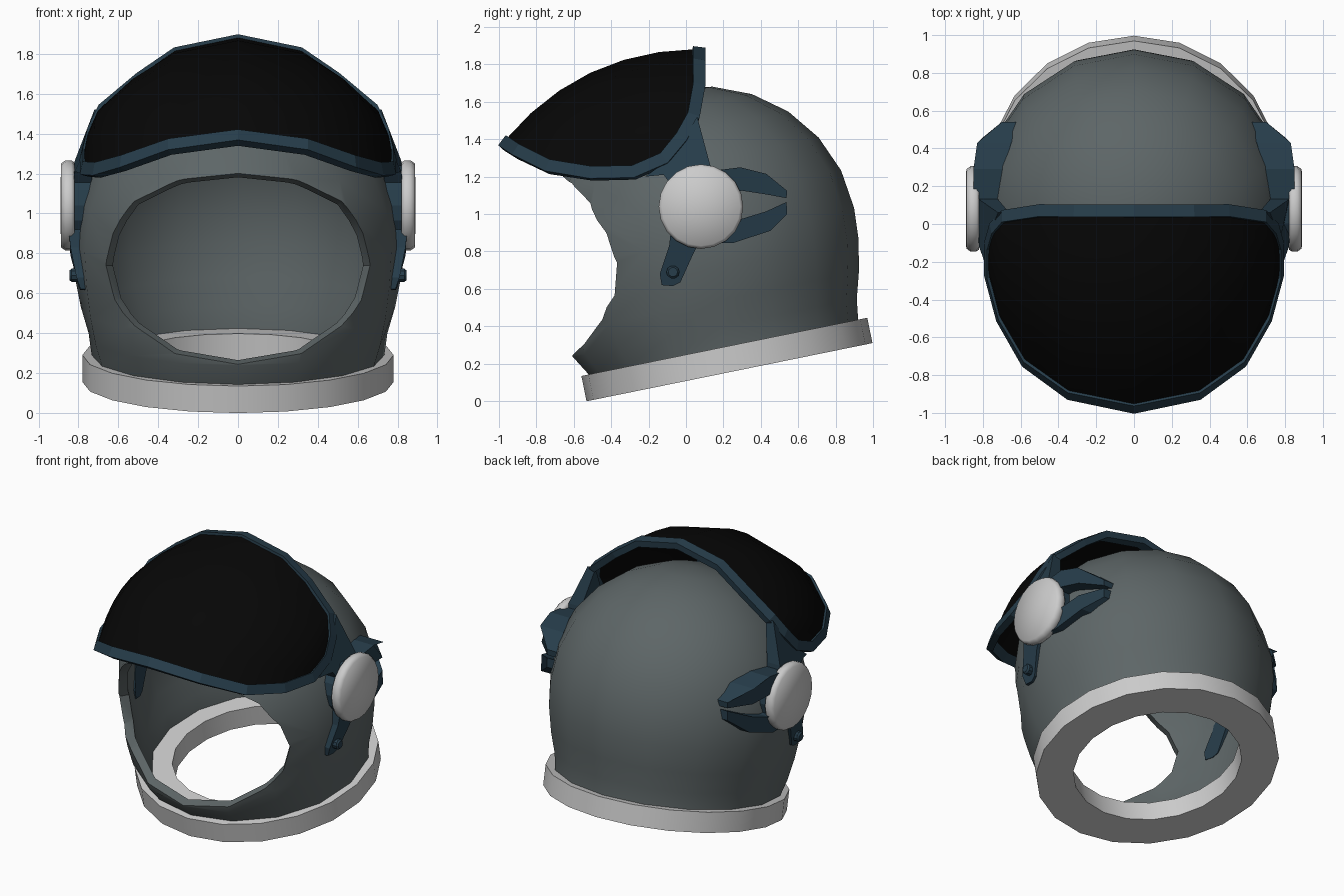
import bpy, bmesh
from math import sin, cos, pi, radians, sqrt
from mathutils import Vector, Matrix

if "Cube" in bpy.data.objects:
    bpy.data.objects.remove(bpy.data.objects["Cube"])


def material(name, rgb):
    m = bpy.data.materials.new(name)
    m.diffuse_color = (*rgb, 1)
    m.use_nodes = True
    m.node_tree.nodes["Principled BSDF"].inputs["Base Color"].default_value = m.diffuse_color
    return m


SHELL = material("shell_grey_green", (0.11, 0.132, 0.135))
BLUE = material("dark_blue", (0.02, 0.047, 0.07))
BLACK = material("visor_black", (0.002, 0.002, 0.002))


def make(name, verts, faces, mat=None, smooth=None):
    bm = bmesh.new()
    vs = [bm.verts.new(v) for v in verts]
    for f in faces:
        bm.faces.new([vs[i] for i in f])
    bmesh.ops.remove_doubles(bm, verts=bm.verts, dist=1e-5)
    bmesh.ops.dissolve_degenerate(bm, edges=bm.edges, dist=1e-5)
    bmesh.ops.recalc_face_normals(bm, faces=bm.faces)
    me = bpy.data.meshes.new(name)
    bm.to_mesh(me)
    bm.free()
    ob = bpy.data.objects.new(name, me)
    bpy.context.collection.objects.link(ob)
    if mat:
        me.materials.append(mat)
    if smooth:
        shade(ob, smooth)
    return ob


def activate(ob):
    bpy.ops.object.select_all(action='DESELECT')
    ob.select_set(True)
    bpy.context.view_layer.objects.active = ob


def shade(ob, degrees):
    activate(ob)
    bpy.ops.object.shade_smooth_by_angle(angle=radians(degrees))


def apply_modifiers(ob):
    activate(ob)
    for m in list(ob.modifiers):
        bpy.ops.object.modifier_apply(modifier=m.name)


def lathe(name, profile, n, matrix, mat=None, smooth=None, closed=True, sx=1):
    """Turn (radius, height, front bulge) points about the local z axis."""
    verts = []
    for r, h, f in profile:
        for k in range(n):
            a = 2 * pi * k / n
            rr = r + f * max(0, cos(a))
            verts.append(matrix @ Vector((sx * rr * sin(a), -rr * cos(a), h)))
    m = len(profile)
    faces = [(i * n + k, i * n + (k + 1) % n,
              (i + 1) % m * n + (k + 1) % n, (i + 1) % m * n + k)
             for i in range(m if closed else m - 1) for k in range(n)]
    return make(name, verts, faces, mat, smooth)


def plate(name, pts, s, mat=BLUE):
    """Side plate from an outline of (y, z, inner x, outer x) points."""
    n = len(pts)
    verts = [(s * p[2], p[0], p[1]) for p in pts] + [(s * p[3], p[0], p[1]) for p in pts]
    faces = [tuple(range(n)), tuple(range(n, 2 * n))]
    faces += [(i, (i + 1) % n, n + (i + 1) % n, n + i) for i in range(n)]
    return make(name, verts, faces, mat)


# Tilted frame shared by neck ring and shell
tilt = Matrix.Translation((0, 0.205, 0.29)) @ Matrix.Rotation(radians(11.5), 4, 'X')

# Neck ring
lathe("neck_ring", [(0.78, 0, 0), (0.78, -0.138, 0), (0.54, -0.138, 0), (0.54, 0, 0)], 20, tilt,
      smooth=30)

# Shell: double-walled dome, smooth outside and inside
outer = [(0.725, -0.05, 0), (0.73, 0, 0.01), (0.745, 0.11, 0.06), (0.785, 0.25, 0.03),
         (0.818, 0.42, 0)]
outer += [(0.828 * cos(radians(a)), 0.589 + 0.815 * sin(radians(a)), 0) for a in range(0, 90, 15)]
outer.append((0, 1.404, 0))
inner = [(r - 0.06, h, f) for r, h, f in outer[:5]]
inner += [(0.768 * cos(radians(a)), 0.589 + 0.755 * sin(radians(a)), 0) for a in range(0, 90, 15)]
inner.append((0, 1.344, 0))
shell = lathe("helmet_shell", outer + inner[::-1], 16, tilt, SHELL, sx=1.005)

# Face opening: cone-shaped cutter following the front outline
half = [(0, 1.2), (0.3, 1.165), (0.52, 1.06), (0.63, 0.9), (0.67, 0.74),
        (0.64, 0.56), (0.55, 0.42), (0.33, 0.285), (0, 0.25)]
outline = half + [(-x, z) for x, z in half[-2:0:-1]]
apex = Vector((0, 0.7, 0.73))
cone = [apex]
for x, z in outline:
    y = 0.1 - sqrt(0.68 - x * x - max(0, z - 0.87) ** 2)
    if z < 0.7:
        y = max(y, -0.59)
    d = Vector((x, y, z)) - apex
    cone.append(apex + d * (-2.2 / d.y))
n = len(outline)
cutter = make("opening_cutter", cone,
              [(0, i + 1, (i + 1) % n + 1) for i in range(n)] + [tuple(range(1, n + 1))])
cutter.hide_render = True
cut = shell.modifiers.new("opening", 'BOOLEAN')
cut.object = cutter
cut.operation = 'DIFFERENCE'
cut.solver = 'EXACT'
apply_modifiers(shell)
bpy.data.objects.remove(cutter)
shade(shell, 32)

# Visor: bulging patch between its back edge and front edge
back = [(0, 0.06, 1.87), (0.31, 0.06, 1.805), (0.49, 0.06, 1.68), (0.68, 0.03, 1.52), (0.735, -0.03, 1.41)]
front = [(0, -0.96, 1.385), (0.34, -0.89, 1.34), (0.57, -0.725, 1.26), (0.7, -0.5, 1.225),
         (0.76, -0.28, 1.23)]
corner = (0.76, -0.12, 1.3)
bulge = [(0, 0.13), (0.01, 0.125), (0.03, 0.11), (0.02, 0.065), (0.005, 0.02)]
ROWS = 6


def flip(p):
    return (-p[0], p[1], p[2])


columns = []
for b, f, (bx, bn) in zip(back, front, bulge):
    col = []
    for j in range(ROWS + 1):
        t = j / ROWS
        w = 4 * t * (1 - t)
        col.append(Vector(b).lerp(Vector(f), t) + w * Vector((bx, -0.43 * bn, 0.9 * bn)))
    columns.append(col)
columns.append([Vector(corner)] * (ROWS + 1))
columns = [[Vector(flip(p)) for p in c] for c in columns[:0:-1]] + columns
m = ROWS + 1
visor = make("visor", [p for c in columns for p in c],
             [(i * m + j, i * m + j + 1, (i + 1) * m + j + 1, (i + 1) * m + j)
              for i in range(len(columns) - 1) for j in range(ROWS)], BLACK)
thick = visor.modifiers.new("thickness", 'SOLIDIFY')
thick.thickness = 0.025
thick.offset = 0
apply_modifiers(visor)
shade(visor, 35)

# Visor rim: flat band swept round the visor edge
right = back + [corner] + front[::-1]
loop = [Vector(p) for p in right] + [Vector(flip(p)) for p in right[-2:0:-1]]
n = len(loop)
verts = []
for i, p in enumerate(loop):
    tan = (loop[(i + 1) % n] - loop[i - 1]).normalized()
    out = p - Vector((0, -0.5, 1.9))
    out.x *= 0.3
    out = (out - tan * out.dot(tan)).normalized()
    nor = tan.cross(out)
    for a, b in ((-0.025, -0.027), (0.042, -0.022), (0.042, 0.022), (-0.025, 0.027)):
        verts.append(p + out * a + nor * b)
make("visor_rim", verts, [(i * 4 + k, i * 4 + (k + 1) % 4, (i + 1) % n * 4 + (k + 1) % 4,
                           (i + 1) % n * 4 + k) for i in range(n) for k in range(4)], BLUE)

# Pivot hardware on both sides
for s, side in ((1, "right"), (-1, "left")):
    def axle(y, z):
        return Matrix.Translation((0, y, z)) @ Matrix.Rotation(s * pi / 2, 4, 'Y')

    # Round cap with bevelled edge, and the blue hub beneath
    lathe(side + "_pivot_cap", [(0, 0.82, 0), (0.215, 0.82, 0), (0.226, 0.835, 0), (0.226, 0.865, 0),
                                (0.21, 0.888, 0), (0, 0.89, 0)], 20, axle(0.08, 1.04),
          smooth=60, closed=False)
    lathe(side + "_pivot_hub", [(0, 0.7, 0), (0.2, 0.7, 0), (0.2, 0.83, 0), (0, 0.83, 0)], 16,
          axle(0.08, 1.04), BLUE, closed=False)
    # Two prongs wrapping back onto the dome
    plate(side + "_upper_prong",
          [(0.05, 1.22, 0.7, 0.85), (0.29, 1.25, 0.69, 0.85), (0.43, 1.215, 0.65, 0.83),
           (0.54, 1.125, 0.57, 0.7), (0.538, 1.085, 0.57, 0.7), (0.43, 1.105, 0.65, 0.82),
           (0.3, 1.125, 0.7, 0.85), (0.05, 1.1, 0.7, 0.85)], s)
    plate(side + "_lower_prong",
          [(0.05, 0.98, 0.7, 0.85), (0.3, 0.975, 0.7, 0.85), (0.43, 1.015, 0.65, 0.82),
           (0.538, 1.065, 0.53, 0.7), (0.54, 1.0, 0.53, 0.7), (0.45, 0.91, 0.62, 0.81),
           (0.25, 0.845, 0.7, 0.85), (0.05, 0.85, 0.7, 0.85)], s)
    # Arm up to the visor rim
    plate(side + "_visor_arm",
          [(0.06, 1.52, 0.66, 0.72), (0.13, 1.26, 0.72, 0.82), (0.15, 1.08, 0.74, 0.83),
           (-0.02, 1.08, 0.74, 0.83), (-0.12, 1.21, 0.73, 0.82), (-0.22, 1.2, 0.73, 0.785),
           (-0.08, 1.3, 0.71, 0.775)], s)
    # Lower strap and its screw
    plate(side + "_lower_strap",
          [(-0.08, 0.92, 0.74, 0.85), (0.1, 0.9, 0.74, 0.85), (0.04, 0.79, 0.73, 0.84),
           (-0.03, 0.635, 0.72, 0.8), (-0.07, 0.615, 0.71, 0.79), (-0.13, 0.62, 0.7, 0.79),
           (-0.14, 0.68, 0.7, 0.81), (-0.09, 0.83, 0.73, 0.84)], s)
    lathe(side + "_strap_screw", [(0, 0.76, 0), (0.035, 0.76, 0), (0.035, 0.835, 0), (0.025, 0.845, 0),
                                  (0, 0.845, 0)], 10, axle(-0.07, 0.69), BLUE, closed=False)
